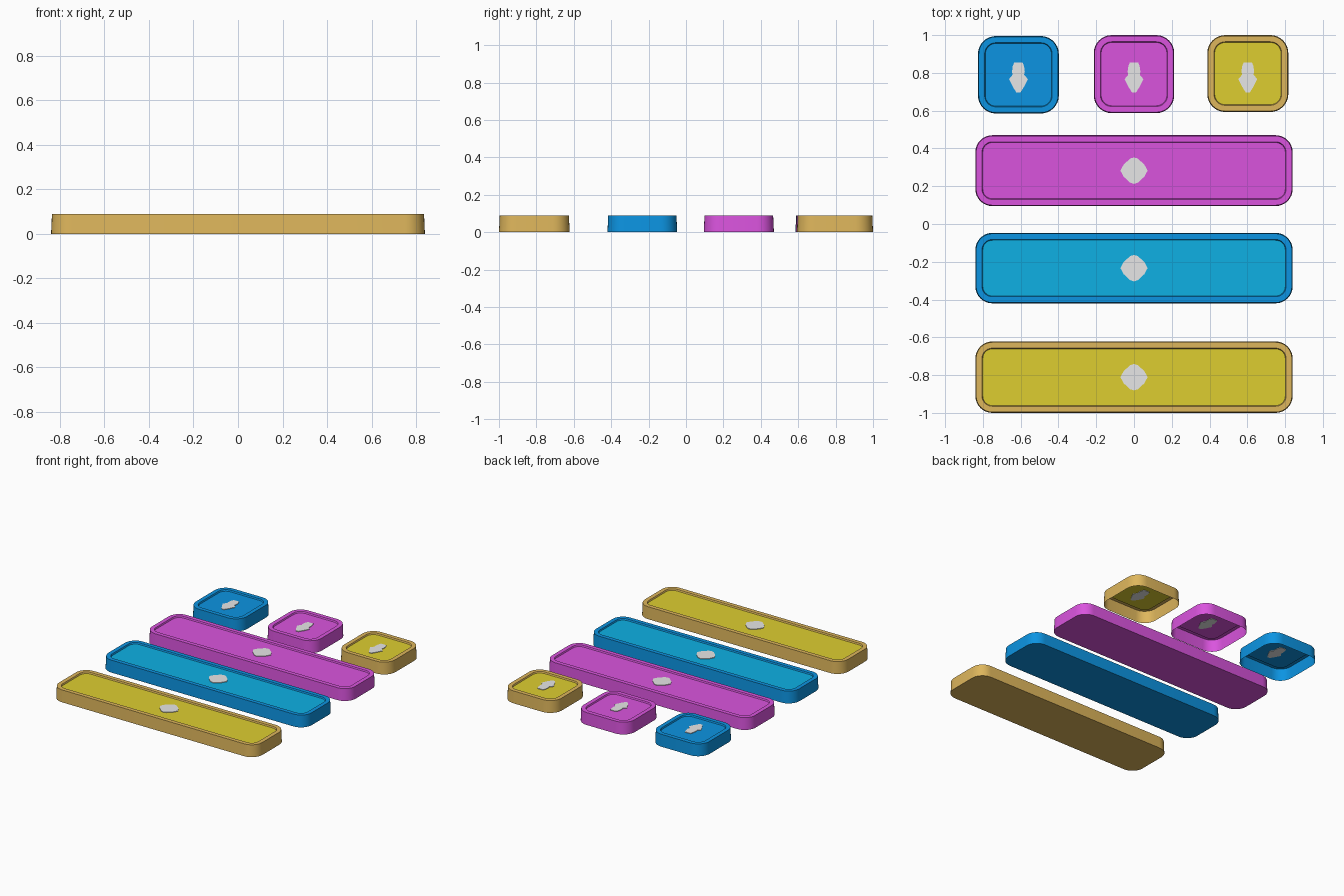
import bpy, bmesh, math

if "Cube" in bpy.data.objects:
    bpy.data.objects.remove(bpy.data.objects["Cube"])


def material(name, r, g, b):
    def lin(c):
        c /= 255
        return c / 12.92 if c <= 0.04045 else ((c + 0.055) / 1.055) ** 2.4
    m = bpy.data.materials.new(name)
    m.diffuse_color = (lin(r), lin(g), lin(b), 1)
    m.use_nodes = True
    m.node_tree.nodes["Principled BSDF"].inputs["Base Color"].default_value = m.diffuse_color
    return m


TAN = material("tan", 222, 182, 92)
YELLOW = material("yellow", 222, 206, 48)
BLUE = material("blue", 12, 148, 226)
CYAN = material("cyan", 14, 176, 228)
MAGENTA = material("magenta", 218, 84, 222)
GREY = material("light grey", 231, 231, 231)

H, RIM, PANEL = 0.09, 0.035, 0.08


def rounded(x0, x1, y0, y1, r, n=8):
    """Outline of a rounded rectangle, anticlockwise."""
    pts = []
    corners = [(x1 - r, y1 - r), (x0 + r, y1 - r), (x0 + r, y0 + r), (x1 - r, y0 + r)]
    for q, (cx, cy) in enumerate(corners):
        for i in range(n + 1):
            a = (q + i / n) * math.pi / 2
            pts.append((cx + r * math.cos(a), cy + r * math.sin(a)))
    return pts


def finish(name, bm, mats):
    me = bpy.data.meshes.new(name)
    bm.to_mesh(me)
    bm.free()
    ob = bpy.data.objects.new(name, me)
    bpy.context.collection.objects.link(ob)
    for m in mats:
        me.materials.append(m)
    bpy.context.view_layer.objects.active = ob
    ob.select_set(True)
    bpy.ops.object.shade_smooth_by_angle(angle=math.radians(30))
    ob.select_set(False)


def key(name, x0, x1, y0, y1, r, wall, panel, closed):
    """Wall, flat rim, short inner step and recessed panel."""
    bm = bmesh.new()
    t = 0.004
    levels = [(0, 0), (t, H), (RIM, H), (RIM + 0.004, PANEL)]
    rings = [[bm.verts.new((x, y, z)) for x, y in
              rounded(x0 + d, x1 - d, y0 + d, y1 - d, r - d)] for d, z in levels]
    n = len(rings[0])
    for a, b in zip(rings, rings[1:]):
        for i in range(n):
            j = (i + 1) % n
            bm.faces.new((a[i], a[j], b[j], b[i]))
    bm.faces.new(rings[-1]).material_index = 1
    if closed:
        bm.faces.new(rings[0][::-1])
    finish(name, bm, (wall, panel))


def icon(name, pts, cx, cy):
    """Thin flat plate set through the panel."""
    bm = bmesh.new()
    f = bm.faces.new([bm.verts.new((cx + x, cy + y, PANEL - 0.003)) for x, y in pts])
    ext = bmesh.ops.extrude_face_region(bm, geom=[f])
    for v in ext["geom"]:
        if isinstance(v, bmesh.types.BMVert):
            v.co.z = PANEL + 0.004
    bmesh.ops.recalc_face_normals(bm, faces=bm.faces)
    finish(name, bm, (GREY,))


# Long bars with a diamond mark
diamond = [(0.072, 0), (0.055, 0.032), (0.02, 0.064), (0, 0.07)]
diamond += [(-x, y) for x, y in diamond[2::-1]]
diamond += [(x, -y) for x, y in diamond[-2:0:-1]]
for name, y0, y1, wall, panel in (("magenta", 0.095, 0.47, MAGENTA, MAGENTA),
                                  ("blue", -0.42, -0.047, BLUE, CYAN),
                                  ("yellow", -1.0, -0.622, TAN, YELLOW)):
    key(name + "_bar", -0.84, 0.84, y0, y1, 0.09, wall, panel, True)
    icon(name + "_bar_mark", diamond, 0, (y0 + y1) / 2)

# Square keys, open underneath, with a pointed mark
half = [(0.01, -0.08), (0.03, -0.048), (0.05, -0.008), (0.03, 0.016),
        (0.034, 0.03), (0.03, 0.06), (0.022, 0.08)]
arrow = half + [(-x, y) for x, y in half[::-1]]
for name, x0, x1, y0, y1, wall, panel in (
        ("blue", -0.826, -0.398, 0.585, 0.995, BLUE, BLUE),
        ("magenta", -0.213, 0.213, 0.587, 1.0, MAGENTA, MAGENTA),
        ("yellow", 0.388, 0.817, 0.593, 1.0, TAN, YELLOW)):
    key(name + "_square", x0, x1, y0, y1, 0.095, wall, panel, False)
    icon(name + "_square_mark", arrow, (x0 + x1) / 2, 0.775)
